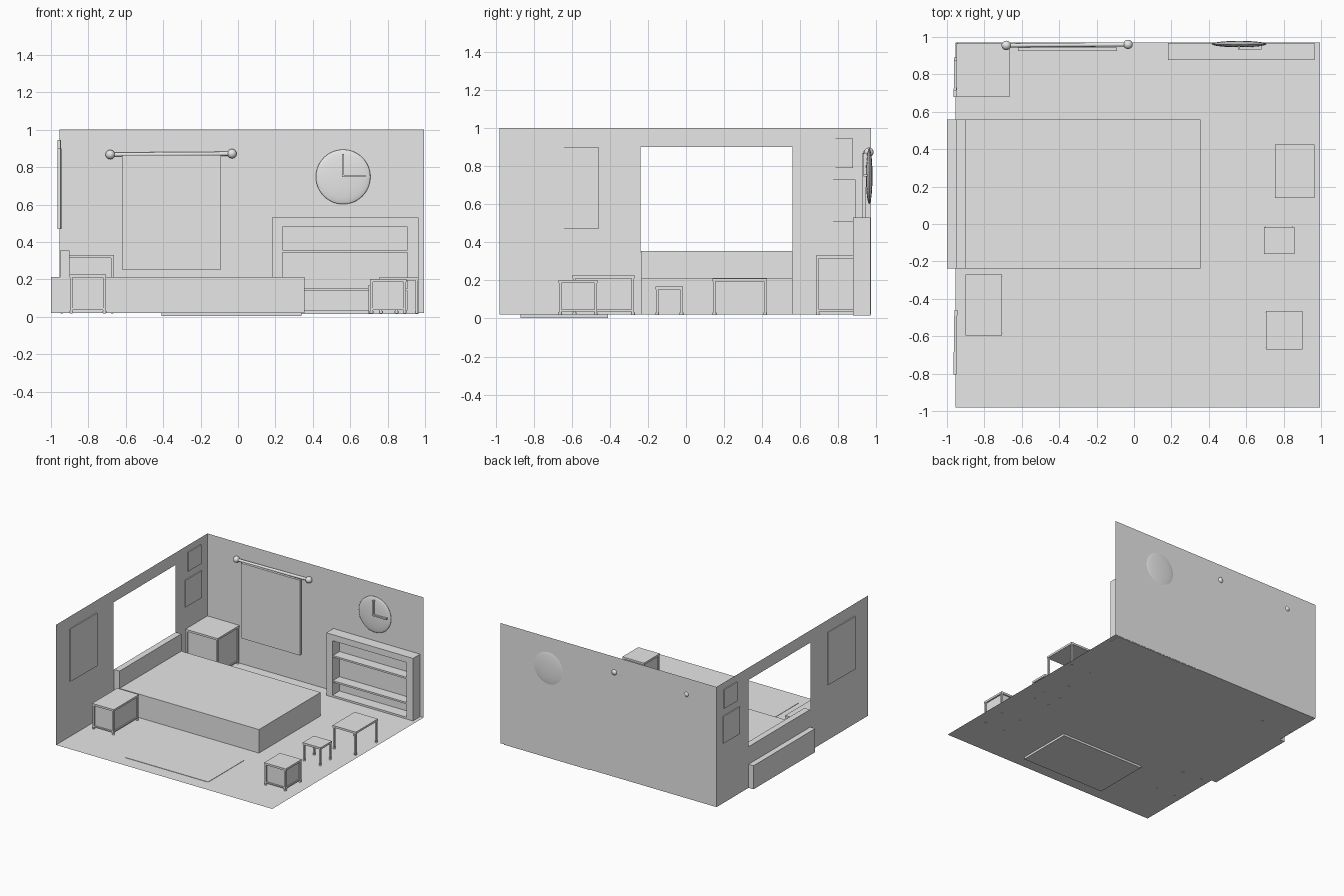
import bpy, bmesh, math
from mathutils import Vector

if "Cube" in bpy.data.objects:
    bpy.data.objects.remove(bpy.data.objects["Cube"])

grey = bpy.data.materials.new("plain grey")
grey.diffuse_color = (0.8, 0.8, 0.8, 1)
grey.use_nodes = True
grey.node_tree.nodes["Principled BSDF"].inputs["Base Color"].default_value = grey.diffuse_color


def finish(name, bm):
    me = bpy.data.meshes.new(name)
    bm.to_mesh(me)
    bm.free()
    me.materials.append(grey)
    ob = bpy.data.objects.new(name, me)
    bpy.context.collection.objects.link(ob)
    return ob


def add_box(bm, x0, x1, y0, y1, z0, z1):
    vs = bmesh.ops.create_cube(bm, size=1)["verts"]
    bmesh.ops.scale(bm, vec=(x1 - x0, y1 - y0, z1 - z0), verts=vs)
    bmesh.ops.translate(bm, vec=((x0 + x1) / 2, (y0 + y1) / 2, (z0 + z1) / 2), verts=vs)


def boxes(name, *dims):
    bm = bmesh.new()
    for d in dims:
        add_box(bm, *d)
    return finish(name, bm)


def sheet(name, *quads):
    bm = bmesh.new()
    for q in quads:
        bm.faces.new([bm.verts.new(p) for p in q])
    return finish(name, bm)


def ball(name, centre, radii, seg=32):
    bm = bmesh.new()
    bmesh.ops.create_uvsphere(bm, u_segments=seg, v_segments=seg // 2, radius=1)
    bmesh.ops.scale(bm, vec=radii, verts=bm.verts)
    bmesh.ops.translate(bm, vec=centre, verts=bm.verts)
    for f in bm.faces:
        f.smooth = True
    return finish(name, bm)


FLOOR = 0.02
X0, X1, Y0, Y1, TOP = -0.955, 0.995, -0.98, 0.97, 1.0

# Room shell: floor, back wall and side wall around a window opening
sheet("floor", [(X0, Y0, FLOOR), (X1, Y0, FLOOR), (X1, Y1, FLOOR), (X0, Y1, FLOOR)])
sheet("back_wall", [(X0, Y1, FLOOR), (X1, Y1, FLOOR), (X1, Y1, TOP), (X0, Y1, TOP)])


def wall_part(ya, yb, za, zb):
    return [(X0, ya, za), (X0, yb, za), (X0, yb, zb), (X0, ya, zb)]


window_y, window_z = (-0.24, 0.56), (0.35, 0.90)
side_wall = sheet("side_wall",
                  wall_part(Y0, window_y[0], FLOOR, TOP),
                  wall_part(window_y[1], Y1, FLOOR, TOP),
                  wall_part(*window_y, FLOOR, window_z[0]),
                  wall_part(*window_y, window_z[1], TOP))

# Rug and bed
boxes("rug", (-0.41, 0.34, -0.87, -0.41, 0.003, 0.023))
boxes("bed_base", (-1.0, 0.355, -0.237, 0.558, FLOOR, 0.212))
boxes("headboard", (-0.952, -0.902, -0.237, 0.558, FLOOR, 0.353))


# Tables: thin top on four posts with round feet, optional recessed cabinet
def table(name, x0, x1, y0, y1, top, cabinet):
    t, w = 0.016, 0.014
    boxes(name + "_top", (x0, x1, y0, y1, top - t, top))
    legs = bmesh.new()
    for x in (x0 + 0.002, x1 - w - 0.002):
        for y in (y0 + 0.002, y1 - w - 0.002):
            add_box(legs, x, x + w, y, y + w, 0.018, top - t)
            foot = bmesh.ops.create_cone(legs, cap_ends=True, segments=12, radius1=0.01,
                                         radius2=0.01, depth=0.012)["verts"]
            bmesh.ops.translate(legs, vec=(x + w / 2, y + w / 2, 0.025), verts=foot)
    finish(name + "_legs", legs)
    if cabinet:
        r = 0.012
        boxes(name + "_cabinet", (x0 + r, x1 - r, y0 + r, y1 - r, 0.042, top - t))
        # bottom rails between the posts
        boxes(name + "_rails",
              (x0 + w, x1 - w, y0 + 0.004, y0 + w, 0.036, 0.046),
              (x0 + w, x1 - w, y1 - w, y1 - 0.004, 0.036, 0.046),
              (x0 + 0.004, x0 + w, y0 + w, y1 - w, 0.036, 0.046),
              (x1 - w, x1 - 0.004, y0 + w, y1 - w, 0.036, 0.046))


table("corner_nightstand", -0.952, -0.663, 0.683, 0.966, 0.33, True)
table("front_nightstand", -0.90, -0.705, -0.595, -0.27, 0.227, True)
table("small_cabinet", 0.705, 0.90, -0.67, -0.465, 0.202, True)
table("side_table", 0.755, 0.965, 0.14, 0.425, 0.21, False)
table("stool", 0.695, 0.857, -0.16, -0.015, 0.168, False)

# Bookcase: frame, two shelves and plinth
sx0, sx1, sy0, sy1 = 0.183, 0.965, 0.877, 0.968
boxes("bookcase_frame",
      (sx0, sx0 + 0.055, sy0, sy1, 0.015, 0.48),
      (sx1 - 0.058, sx1, sy0, sy1, 0.015, 0.48),
      (sx0, sx1, sy0, sy1, 0.48, 0.53),
      (sx0 + 0.055, sx1 - 0.058, sy0, sy1, 0.015, 0.035))
boxes("bookcase_shelves", *[(sx0 + 0.055, sx1 - 0.058, sy0 + 0.006, sy1, z - 0.014, z)
                            for z in (0.357, 0.152)])

# Curtain on a rod with ball ends
boxes("curtain", (-0.62, -0.09, 0.925, 0.945, 0.253, 0.866))
a, b = Vector((-0.683, 0.955, 0.867)), Vector((-0.032, 0.960, 0.872))
bm = bmesh.new()
bmesh.ops.create_cone(bm, cap_ends=True, segments=20, radius1=0.011, radius2=0.011,
                      depth=(b - a).length)
bm.transform((b - a).to_track_quat('Z', 'Y').to_matrix().to_4x4())
bmesh.ops.translate(bm, vec=(a + b) / 2, verts=bm.verts)
for f in bm.faces:
    f.smooth = len(f.verts) == 4
finish("curtain_rod", bm)
ball("rod_end_left", a, (0.025,) * 3, 24)
ball("rod_end_right", b, (0.025,) * 3, 24)

# Wall clock with two hands
ball("clock_face", (0.562, 0.962, 0.748), (0.146, 0.017, 0.146), 48)
boxes("clock_hands",
      (0.555, 0.568, 0.932, 0.952, 0.746, 0.87),
      (0.568, 0.682, 0.932, 0.952, 0.746, 0.757))


# Pictures hung through the side wall, (y0, y1, z0, z1)
def picture(name, y0, y1, z0, z1, tilt):
    h = (y1 - y0) / 2
    ob = boxes(name, (-0.008, 0.008, -h, h, z0, z1))
    ob.location = (X0, (y0 + y1) / 2, 0)
    ob.rotation_euler.z = tilt


picture("large_picture", -0.805, -0.46, 0.47, 0.90, -0.014)
picture("upper_picture", 0.715, 0.878, 0.79, 0.945, -0.01)
picture("lower_picture", 0.68, 0.89, 0.51, 0.73, -0.01)
